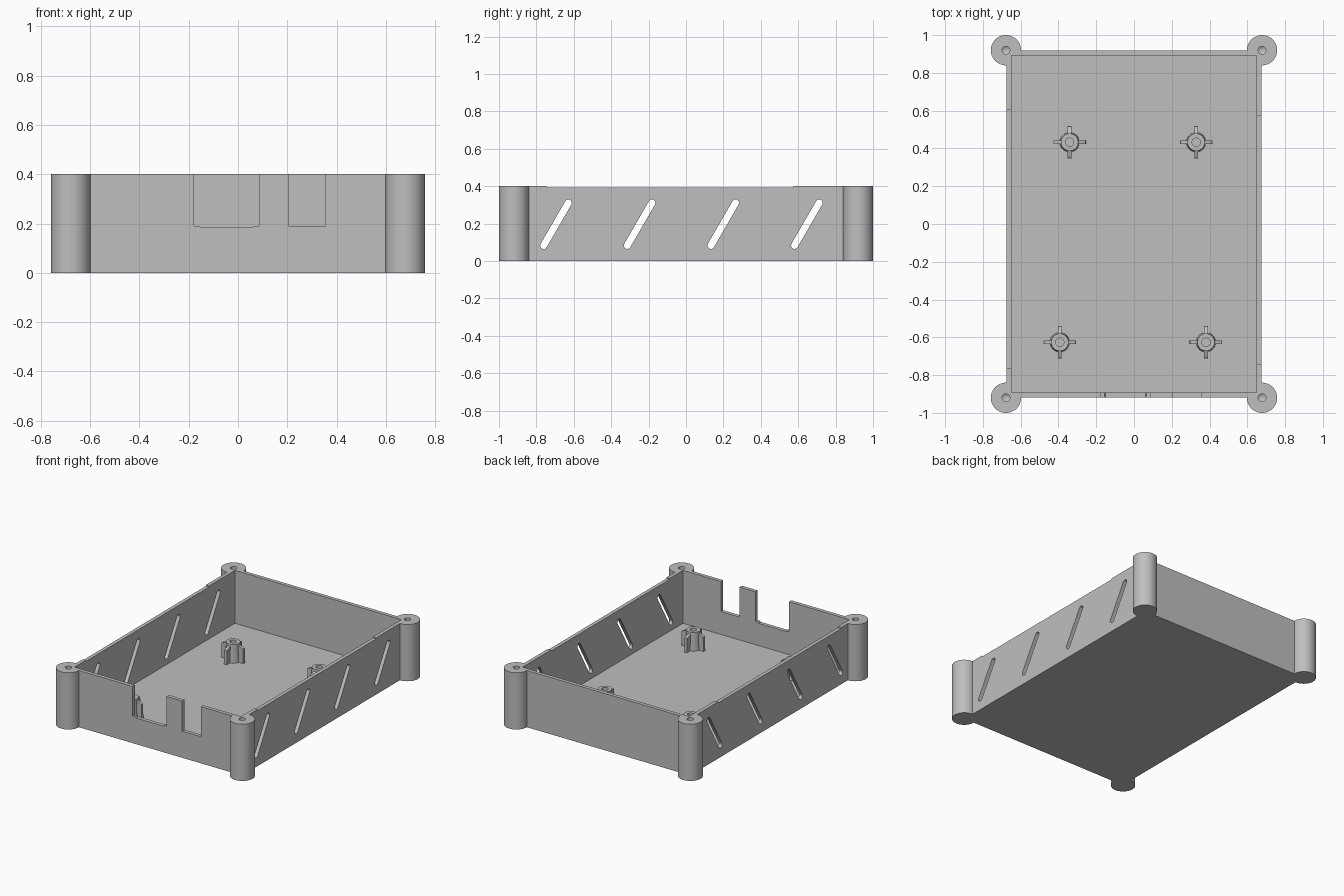
import bpy, bmesh, math
from mathutils import Matrix, Vector

default = bpy.data.objects.get("Cube")
if default:
    bpy.data.objects.remove(default, do_unlink=True)

HEIGHT, FLOOR = 0.4, 0.027
HALF_X, HALF_Y, WALL = 0.675, 0.919, 0.026
COL_X, COL_Y, COL_R = 0.678, 0.92, 0.08

grey = bpy.data.materials.new("plain grey")
grey.use_nodes = True
grey.diffuse_color = (0.52, 0.52, 0.52, 1)
grey.node_tree.nodes["Principled BSDF"].inputs["Base Color"].default_value = (0.52, 0.52, 0.52, 1)


def finish(name, bm):
    bmesh.ops.recalc_face_normals(bm, faces=bm.faces)
    mesh = bpy.data.meshes.new(name)
    bm.to_mesh(mesh)
    bm.free()
    mesh.materials.append(grey)
    obj = bpy.data.objects.new(name, mesh)
    bpy.context.collection.objects.link(obj)
    return obj


def box(name, lo, hi):
    bm = bmesh.new()
    bmesh.ops.create_cube(bm, size=1)
    lo, hi = Vector(lo), Vector(hi)
    for v in bm.verts:
        v.co = Vector([(lo[i] + hi[i]) / 2 + v.co[i] * (hi[i] - lo[i]) for i in range(3)])
    return finish(name, bm)


def prism(name, points, start, end, place):
    """Extrude a flat outline; place(u, v, depth) gives the position."""
    bm = bmesh.new()
    face = bm.faces.new([bm.verts.new(place(u, v, start)) for u, v in points])
    top = bmesh.ops.extrude_face_region(bm, geom=[face])
    shift = Vector(place(0, 0, end)) - Vector(place(0, 0, start))
    bmesh.ops.translate(bm, vec=shift, verts=[g for g in top["geom"] if isinstance(g, bmesh.types.BMVert)])
    return finish(name, bm)


def lathe(name, profile, x, y, steps=48):
    """Turn a closed (radius, height) outline around a vertical axis."""
    bm = bmesh.new()
    verts = [bm.verts.new((r, 0, z)) for r, z in profile]
    edges = [bm.edges.new(pair) for pair in zip(verts, verts[1:])]
    bmesh.ops.spin(bm, geom=verts + edges, cent=(0, 0, 0), axis=(0, 0, 1),
                   angle=math.tau, steps=steps)
    bmesh.ops.remove_doubles(bm, verts=bm.verts, dist=1e-5)
    bmesh.ops.translate(bm, vec=(x, y, 0), verts=bm.verts)
    return finish(name, bm)


def combine(target, tool, operation):
    tool.hide_render = True
    mod = target.modifiers.new(operation, 'BOOLEAN')
    mod.operation, mod.solver, mod.object = operation, 'EXACT', tool
    bpy.context.view_layer.objects.active = target
    bpy.ops.object.modifier_apply(modifier=mod.name)
    bpy.data.objects.remove(tool, do_unlink=True)


def smooth(obj):
    bpy.ops.object.select_all(action='DESELECT')
    obj.select_set(True)
    bpy.context.view_layer.objects.active = obj
    bpy.ops.object.shade_smooth_by_angle(angle=math.radians(30))


# Case: block with corner columns, then hollowed out
case = box("case", (-HALF_X, -HALF_Y, 0), (HALF_X, HALF_Y, HEIGHT))
corners = [(sx * COL_X, sy * COL_Y) for sx in (-1, 1) for sy in (-1, 1)]
for x, y in corners:
    combine(case, lathe("column", [(0, 0), (COL_R, 0), (COL_R, HEIGHT), (0, HEIGHT)], x, y, 64), 'UNION')
in_x, in_y = HALF_X - WALL, HALF_Y - WALL
combine(case, box("cavity", (-in_x, -in_y, FLOOR), (in_x, in_y, 1)), 'DIFFERENCE')

# Blind screw holes in the columns
for x, y in corners:
    hole = lathe("screw_hole", [(0, 0.14), (0.021, 0.155), (0.021, 0.5), (0, 0.5)], x, y, 32)
    combine(case, hole, 'DIFFERENCE')

# Connector openings in the front wall
openings = [
    [(-0.178, 0.5), (-0.178, 0.19), (-0.157, 0.19), (-0.152, 0.184),
     (0.06, 0.184), (0.065, 0.19), (0.085, 0.19), (0.085, 0.5)],
    [(0.207, 0.5), (0.207, 0.188), (0.354, 0.188), (0.354, 0.5)],
]
for outline in openings:
    cutter = prism("opening", outline, -0.96, -0.87, lambda u, v, d: (u, d, v))
    combine(case, cutter, 'DIFFERENCE')


# Slanted vent slots through both side walls
def capsule(a, b, radius, steps=8):
    a, b = Vector(a), Vector(b)
    heading = math.atan2(b.y - a.y, b.x - a.x)
    points = []
    for centre, turn in ((b, -math.pi / 2), (a, math.pi / 2)):
        for i in range(steps + 1):
            t = heading + turn + math.pi * i / steps
            points.append((centre.x + radius * math.cos(t), centre.y + radius * math.sin(t)))
    return points


for i in range(4):
    y = -0.761 + 0.447 * i
    outline = capsule((y, 0.083), (y + 0.132, 0.311), 0.0185)
    combine(case, prism("vent", outline, -0.8, 0.8, lambda u, v, d: (d, u, v)), 'DIFFERENCE')

# Shallow recesses along the side wall rims
for x, y0, y1 in ((-HALF_X, -0.765, 0.605), (HALF_X, -0.745, 0.575)):
    combine(case, box("rim_recess", (x - 0.05, y0, 0.392), (x + 0.05, y1, 0.5)), 'DIFFERENCE')
smooth(case)

# Mounting posts with four sloped fins
posts = [(-0.341, 0.433), (0.329, 0.433), (-0.393, -0.626), (0.381, -0.626)]
post_profile = [(0, 0.02), (0.052, 0.02), (0.046, 0.157), (0.022, 0.157), (0.022, 0.05), (0, 0.05)]
fin_profile = [(0.03, 0.02), (0.086, 0.02), (0.084, 0.128), (0.03, 0.148)]
for n, (x, y) in enumerate(posts):
    post = lathe(f"mounting_post_{n + 1}", post_profile, 0, 0)
    for k in range(4):
        fin = prism("fin", fin_profile, -0.01, 0.01, lambda u, v, d: (u, d, v))
        fin.data.transform(Matrix.Rotation(k * math.pi / 2, 4, 'Z'))
        combine(post, fin, 'UNION')
    post.data.transform(Matrix.Translation((x, y, 0)))
    smooth(post)
